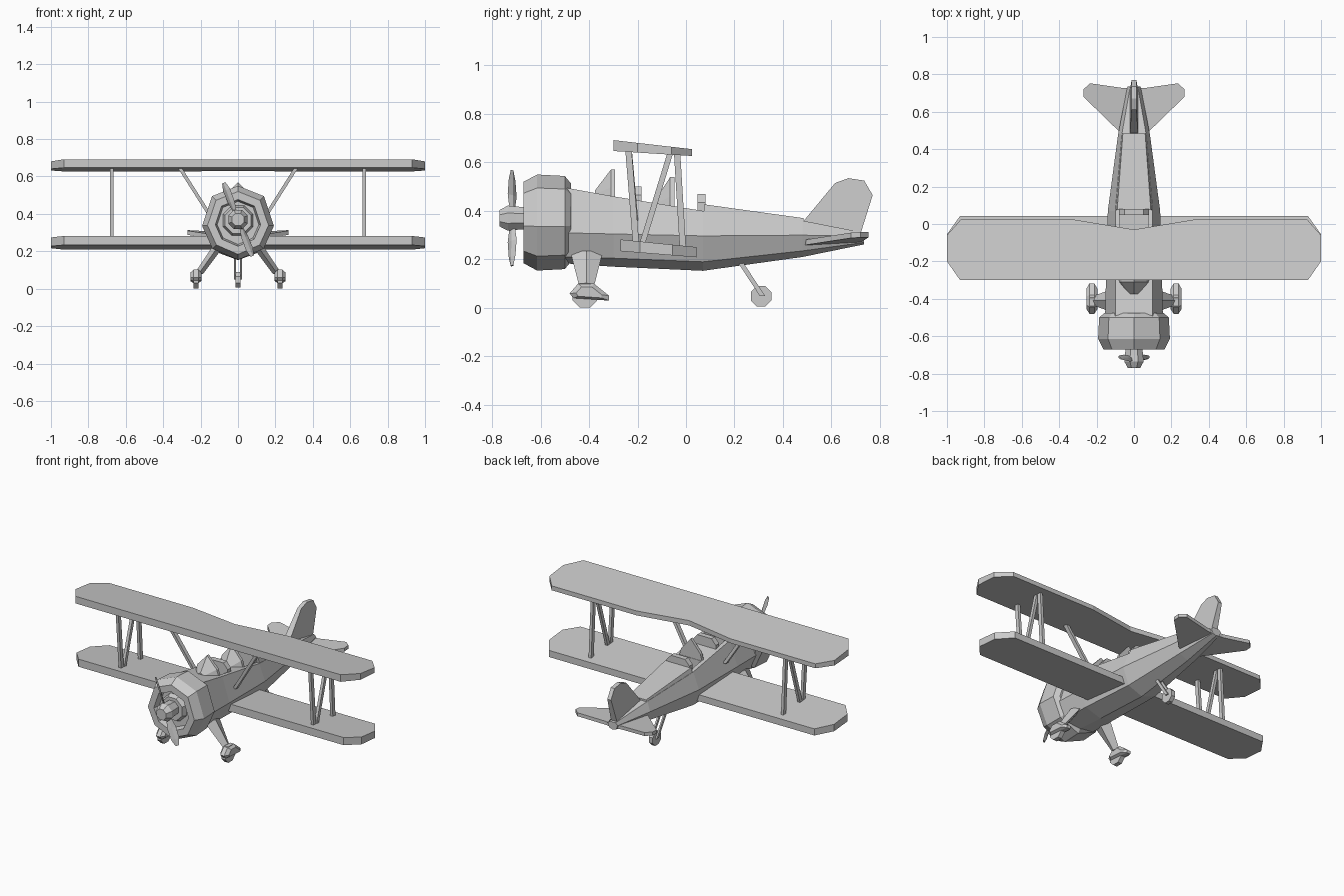
import bpy, bmesh, math
from mathutils import Vector

cube = bpy.data.objects.get("Cube")
if cube:
    bpy.data.objects.remove(cube)

grey = bpy.data.materials.new("light_grey")
grey.use_nodes = True
grey.diffuse_color = (0.6, 0.6, 0.6, 1)
grey.node_tree.nodes["Principled BSDF"].inputs["Base Color"].default_value = (0.6, 0.6, 0.6, 1)


def loft(name, rings):
    """Skin a list of equal point rings and close both ends."""
    bm = bmesh.new()
    loops = [[bm.verts.new(p) for p in ring] for ring in rings]
    n = len(loops[0])
    for a, b in zip(loops, loops[1:]):
        for i in range(n):
            j = (i + 1) % n
            bm.faces.new((a[i], a[j], b[j], b[i]))
    bm.faces.new(loops[0])
    bm.faces.new(loops[-1])
    bmesh.ops.recalc_face_normals(bm, faces=bm.faces)
    me = bpy.data.meshes.new(name)
    bm.to_mesh(me)
    bm.free()
    me.materials.append(grey)
    ob = bpy.data.objects.new(name, me)
    bpy.context.scene.collection.objects.link(ob)
    return ob


def circle(axis, center, r, n=8):
    """Ring of n points around the x or y axis."""
    c = Vector(center)
    pts = []
    for i in range(n):
        a = math.tau * (i + 0.5) / n
        u, v = r * math.cos(a), r * math.sin(a)
        pts.append(c + (Vector((0, u, v)) if axis == "x" else Vector((u, 0, v))))
    return pts


def strut(name, a, b, hx, hy):
    """Bar with a rectangular horizontal section."""
    corners = [(-hx, -hy), (hx, -hy), (hx, hy), (-hx, hy)]
    return loft(name, [[(p[0] + u, p[1] + v, p[2]) for u, v in corners] for p in (a, b)])


def mirrored(points):
    """Close a right-hand outline of (x, z) points running top to bottom."""
    return points + [(-x, z) for x, z in reversed(points) if x > 0]


# Fuselage: y, top (half width, z), side, lower edge, keel z
sections = [
    (-0.52, (0.10, 0.50), (0.155, 0.31), (0.11, 0.21), 0.185),
    (-0.30, (0.10, 0.46), (0.15, 0.305), (0.11, 0.205), 0.17),
    (0.07, (0.10, 0.40), (0.14, 0.297), (0.10, 0.19), 0.153),
    (0.48, (0.065, 0.36), (0.085, 0.30), (0.06, 0.235), 0.21),
    (0.735, (0.02, 0.31), (0.035, 0.295), (0.025, 0.27), 0.262),
]
fuselage = loft("fuselage", [
    [(x, y, z) for x, z in mirrored([top, side, low, (0, keel)])]
    for y, top, side, low, keel in sections])

# Cockpit openings
for i, (y0, y1) in enumerate(((-0.29, -0.205), (-0.045, 0.055))):
    cutter = loft(f"cockpit_cutter_{i + 1}", [
        [(-0.075, y0, z), (0.075, y0, z), (0.075, y1, z), (-0.075, y1, z)] for z in (0.33, 0.6)])
    cutter.hide_render = True
    cutter.hide_viewport = True
    cut = fuselage.modifiers.new("cockpit", "BOOLEAN")
    cut.operation = "DIFFERENCE"
    cut.solver = "EXACT"
    cut.object = cutter

# Raised rear deck
loft("rear_deck", [
    [(-w, y, z - h), (-w * 0.9, y, z), (w * 0.9, y, z), (w, y, z - h)]
    for y, w, z, h in ((0.075, 0.10, 0.427, 0.035), (0.485, 0.066, 0.37, 0.02))])

# Engine cowl with a recessed front
cowl_shape = mirrored([(0, 1), (0.7, 0.72), (0.97, -0.08), (0.69, -0.7), (0, -1)])
cowl_rings = [(-0.475, 0.162), (-0.5, 0.192), (-0.614, 0.198), (-0.67, 0.168),
              (-0.67, 0.125), (-0.63, 0.115)]
loft("engine_cowl", [[(x * r, y, 0.352 + z * r) for x, z in cowl_shape] for y, r in cowl_rings])
loft("engine_block", [circle("y", (0, y, 0.365), r) for y, r in ((-0.6, 0.10), (-0.66, 0.075))])
loft("spinner", [circle("y", (0, y, 0.37), r)
                 for y, r in ((-0.62, 0.045), (-0.70, 0.052), (-0.735, 0.056), (-0.77, 0.036))])

# Propeller blades, pitched and tapered
for name, s in (("upper", 1), ("lower", -1)):
    out = Vector((-0.36 * s, 0, 0.93 * s)).normalized()
    across = out.cross(Vector((0, 1, 0)))
    rings = []
    for d, w, pitch in ((0.03, 0.012, 55), (0.10, 0.026, 45), (0.17, 0.024, 35), (0.21, 0.011, 30)):
        a = math.radians(pitch)
        chord = across * math.cos(a) + Vector((0, math.sin(a), 0))
        thick = out.cross(chord) * 0.005
        c = Vector((0, -0.717, 0.37)) + out * d
        rings.append([c - chord * w, c + thick, c + chord * w, c - thick])
    loft(f"propeller_blade_{name}", rings)

# Windscreens and headrests
for name, y, z, back_z in (("front", -0.375, 0.485, 0.57), ("rear", -0.13, 0.44, 0.54)):
    def frame(py, w, base, top):
        return [(-w, py, base), (-w * 0.75, py, base + (top - base) * 0.5), (0, py, top),
                (w * 0.75, py, base + (top - base) * 0.5), (w, py, base)]
    loft(f"{name}_windscreen", [frame(y, 0.03, z - 0.03, z), frame(y + 0.065, 0.09, z - 0.06, back_z),
                                frame(y + 0.083, 0.09, z - 0.06, back_z)])
for name, y, z in (("front", -0.2, 0.50), ("rear", 0.065, 0.47)):
    loft(f"{name}_headrest", [
        [(-0.08, y + d, z - 0.1), (-0.08, y + d, z - 0.035), (-0.05, y + d, z),
         (0.05, y + d, z), (0.08, y + d, z - 0.035), (0.08, y + d, z - 0.1)]
        for d in (-0.018, 0.016)])


def wing(name, half, lead_z, slope, lead_thick, trail_thick):
    """Slab from a half outline, mirrored, sloping down to the rear."""
    outline = half + [(-x, y) for x, y in reversed(half) if x > 0]
    y0 = min(p[1] for p in half)
    y1 = max(p[1] for p in half)
    top = [(x, y, lead_z - slope * (y - y0)) for x, y in outline]
    low = [(x, y, z - lead_thick + (lead_thick - trail_thick) * (y - y0) / (y1 - y0))
           for x, y, z in top]
    return loft(name, [low, top])


wing("upper_wing", [(0, -0.03), (0.33, 0.025), (0.925, 0.025), (1, -0.06), (1, -0.2), (0.93, -0.3)],
     0.692, 0.115, 0.045, 0.028)
wing("lower_wing", [(0.93, 0.043), (1, -0.055), (1, -0.19), (0.93, -0.27)],
     0.282, 0.10, 0.048, 0.042)

# Tail fin, thicker at the base
fin_outline = [(0.47, 0.34), (0.615, 0.515), (0.67, 0.535), (0.735, 0.525), (0.77, 0.465), (0.715, 0.29)]
loft("tail_fin", [[(s * (0.022 if z < 0.4 else 0.013), y, z) for y, z in fin_outline] for s in (-1, 1)])

pants_outline = [(-0.48, 0.06), (-0.445, 0.1), (-0.38, 0.1), (-0.317, 0.05), (-0.317, 0.03), (-0.465, 0.04)]
for side, s in (("left", 1), ("right", -1)):
    # Tailplane half with slight upward tilt
    plane = [(0.0, 0.46), (0.085, 0.5), (0.27, 0.68), (0.27, 0.72), (0.235, 0.752), (0.06, 0.727), (0, 0.727)]
    loft(f"{side}_tailplane", [
        [(s * x, y, 0.262 + x * 0.08 + (y - 0.46) * 0.07 + t) for x, y in plane] for t in (-0.011, 0.011)])

    # Wing struts
    x = 0.675 * s
    strut(f"{side}_front_strut", (x, -0.238, 0.66), (x, -0.205, 0.25), 0.009, 0.013)
    strut(f"{side}_rear_strut", (x, -0.037, 0.645), (x, -0.012, 0.23), 0.009, 0.013)
    strut(f"{side}_diagonal_strut", (x, -0.063, 0.645), (x, -0.185, 0.25), 0.009, 0.012)
    strut(f"{side}_cabane_strut", (0.32 * s, -0.237, 0.66), (0.13 * s, -0.21, 0.36), 0.011, 0.013)

    # Landing gear
    loft(f"{side}_gear_leg", [
        [(s * (cx + u), cy + v, z) for u, v in ((-w, 0), (0, -d), (w, 0), (0, d))]
        for cx, cy, z, w, d in ((0.10, -0.41, 0.235, 0.03, 0.068), (0.21, -0.41, 0.08, 0.024, 0.028))])
    loft(f"{side}_wheel_cover", [
        [(s * px, -0.405 + (y + 0.405) * k, 0.062 + (z - 0.062) * k) for y, z in pants_outline]
        for px, k in ((0.195, 0.65), (0.212, 1), (0.238, 1), (0.255, 0.65))])
    loft(f"{side}_wheel", [circle("x", (s * px, -0.417, 0.052), 0.055) for px in (0.211, 0.239)])

    # Tail wheel fork
    strut(f"{side}_tail_fork", (0.017 * s, 0.21, 0.21), (0.017 * s, 0.315, 0.05), 0.005, 0.011)

loft("tail_wheel", [circle("x", (px, 0.31, 0.048), 0.046) for px in (-0.013, 0.013)])
